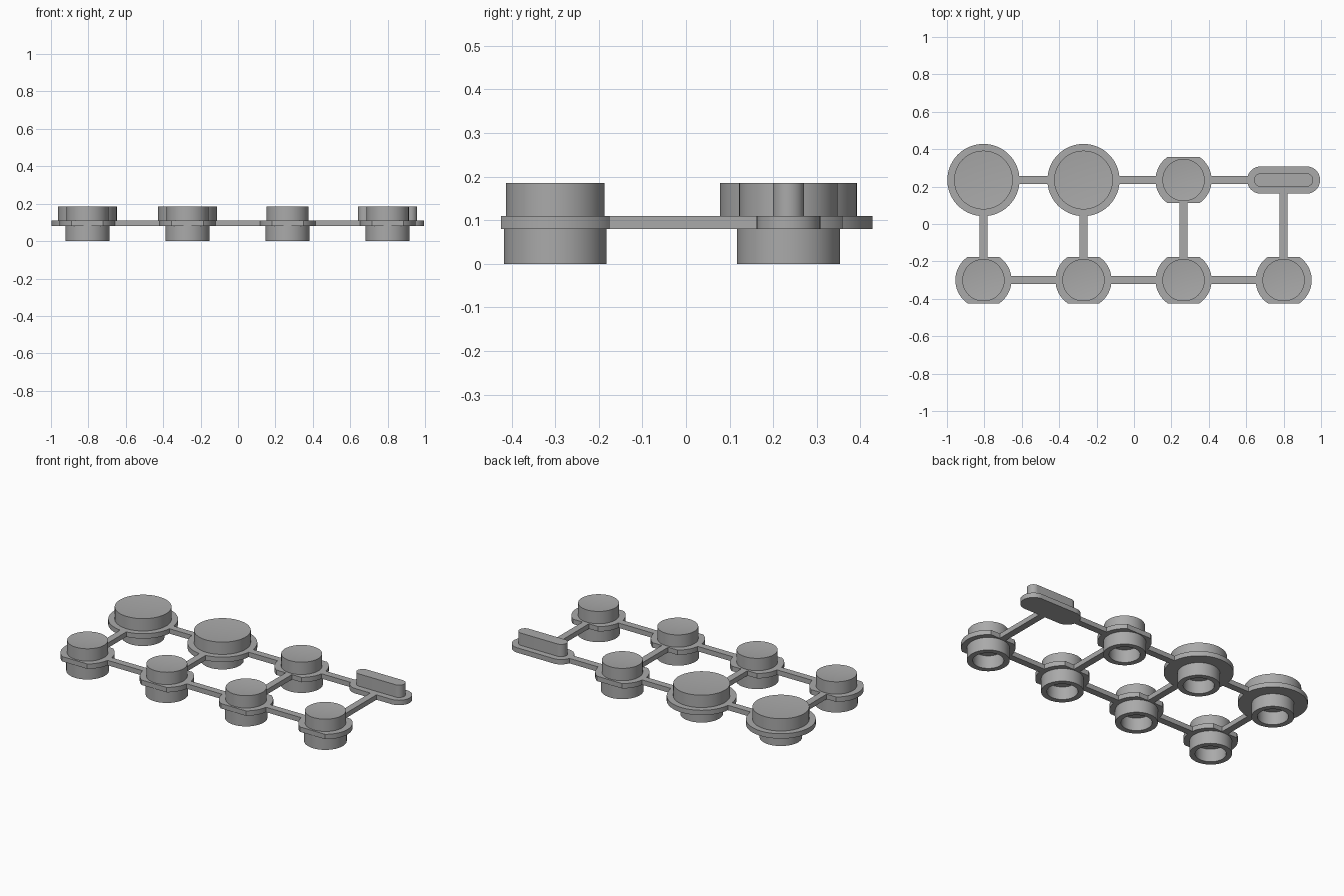
import bpy, bmesh
from math import pi, sin, cos, asin, radians

if "Cube" in bpy.data.objects:
    bpy.data.objects.remove(bpy.data.objects["Cube"], do_unlink=True)

COLUMNS = (-0.805, -0.27, 0.265, 0.80)
BACK, FRONT = 0.235, -0.30
WEB_LOW, WEB_HIGH, TOP = 0.08, 0.11, 0.185
SMALL, LARGE, FLAT = 0.15, 0.193, 0.124   # flange radii and flat half width
PILL_X, PILL_Y = 0.195, 0.073

grey = bpy.data.materials.new("moulded grey")
grey.use_nodes = True
grey.diffuse_color = (0.4, 0.4, 0.4, 1)
grey.node_tree.nodes["Principled BSDF"].inputs["Base Color"].default_value = (0.4, 0.4, 0.4, 1)


def finish(name, bm, location=(0, 0, 0)):
    bmesh.ops.remove_doubles(bm, verts=bm.verts, dist=1e-5)
    bmesh.ops.recalc_face_normals(bm, faces=bm.faces)
    mesh = bpy.data.meshes.new(name)
    bm.to_mesh(mesh)
    bm.free()
    mesh.materials.append(grey)
    ob = bpy.data.objects.new(name, mesh)
    ob.location = location
    bpy.context.collection.objects.link(ob)
    bpy.ops.object.select_all(action="DESELECT")
    ob.select_set(True)
    bpy.context.view_layer.objects.active = ob
    bpy.ops.object.shade_smooth_by_angle(angle=radians(30))
    return ob


def lathe(name, profile, x, y, closed=False):
    """Spin a radius/height profile around the vertical axis."""
    bm = bmesh.new()
    verts = [bm.verts.new((r, 0, z)) for r, z in profile]
    pairs = list(zip(verts, verts[1:]))
    if closed:
        pairs.append((verts[-1], verts[0]))
    edges = [bm.edges.new(p) for p in pairs]
    bmesh.ops.spin(bm, geom=verts + edges, cent=(0, 0, 0), axis=(0, 0, 1),
                   angle=2 * pi, steps=72)
    return finish(name, bm, (x, y, 0))


def slab(name, outline, low, high, x=0, y=0):
    """Extrude a flat outline between two heights."""
    bm = bmesh.new()
    face = bm.faces.new([bm.verts.new((px, py, low)) for px, py in outline])
    up = bmesh.ops.extrude_face_region(bm, geom=[face])
    moved = [v for v in up["geom"] if isinstance(v, bmesh.types.BMVert)]
    bmesh.ops.translate(bm, verts=moved, vec=(0, 0, high - low))
    if not face.is_valid or all(len(e.link_faces) > 1 for e in bm.edges):
        return finish(name, bm, (x, y, 0))
    bm.faces.new([v for v in bm.verts if v not in moved])
    return finish(name, bm, (x, y, 0))


def two_arcs(radius, half_angle, offset=0, steps=32):
    """Right and left arcs joined by straight front and back edges."""
    points = []
    for side, turn in ((1, 0), (-1, pi)):
        for i in range(steps + 1):
            a = turn - half_angle + 2 * half_angle * i / steps
            points.append((side * offset + radius * cos(a), radius * sin(a)))
    return points


def button(label, x, y, cap_radius, flange_radius, flats):
    # Cap with a shallow dished top
    dish = [(cap_radius * (1 - i / 8), TOP - 0.006 * (1 - (1 - i / 8) ** 2)) for i in range(9)]
    lathe(label + "_cap", [(0, WEB_HIGH), (cap_radius, WEB_HIGH)] + dish, x, y)
    # Flange, either round or with flats front and back
    if flats:
        slab(label + "_flange", two_arcs(flange_radius, asin(FLAT / flange_radius)),
             WEB_LOW, WEB_HIGH, x, y)
    else:
        lathe(label + "_flange", [(0, WEB_LOW), (flange_radius, WEB_LOW),
                                  (flange_radius, WEB_HIGH), (0, WEB_HIGH)], x, y)
    # Hollow foot below
    lathe(label + "_foot", [(0.086, 0), (0.118, 0), (0.118, WEB_LOW), (0.086, WEB_LOW)],
          x, y, closed=True)


def bar(name, x0, x1, y0, y1):
    slab(name, [(x0, y0), (x1, y0), (x1, y1), (x0, y1)], WEB_LOW, WEB_HIGH)


# Buttons
for i, x in enumerate(COLUMNS):
    button(f"front_button_{i + 1}", x, FRONT, 0.113, SMALL, True)
for i, x in enumerate(COLUMNS[:2]):
    button(f"large_button_{i + 1}", x, BACK, 0.157, LARGE, False)
button("back_small_button", COLUMNS[2], BACK, 0.113, SMALL, True)

# Pill-shaped button
slab("pill_flange", two_arcs(PILL_Y, pi / 2, PILL_X - PILL_Y), WEB_LOW, WEB_HIGH, COLUMNS[3], BACK)
slab("pill_cap", two_arcs(0.036, pi / 2, 0.122), WEB_HIGH, TOP, COLUMNS[3], BACK)

# Connecting bars, their ends just inside the flanges
HALF, BITE = 0.021, 0.006
back_reach = (LARGE, LARGE, SMALL, PILL_X)
back_depth = (LARGE, LARGE, FLAT, PILL_Y)
for i in range(3):
    a, b = COLUMNS[i], COLUMNS[i + 1]
    bar(f"front_bar_{i + 1}", a + SMALL - BITE, b - SMALL + BITE, FRONT - HALF, FRONT + HALF)
    bar(f"back_bar_{i + 1}", a + back_reach[i] - BITE, b - back_reach[i + 1] + BITE,
        BACK - HALF, BACK + HALF)
for i, x in enumerate(COLUMNS):
    bar(f"cross_bar_{i + 1}", x - HALF, x + HALF, FRONT + FLAT - BITE, BACK - back_depth[i] + BITE)
